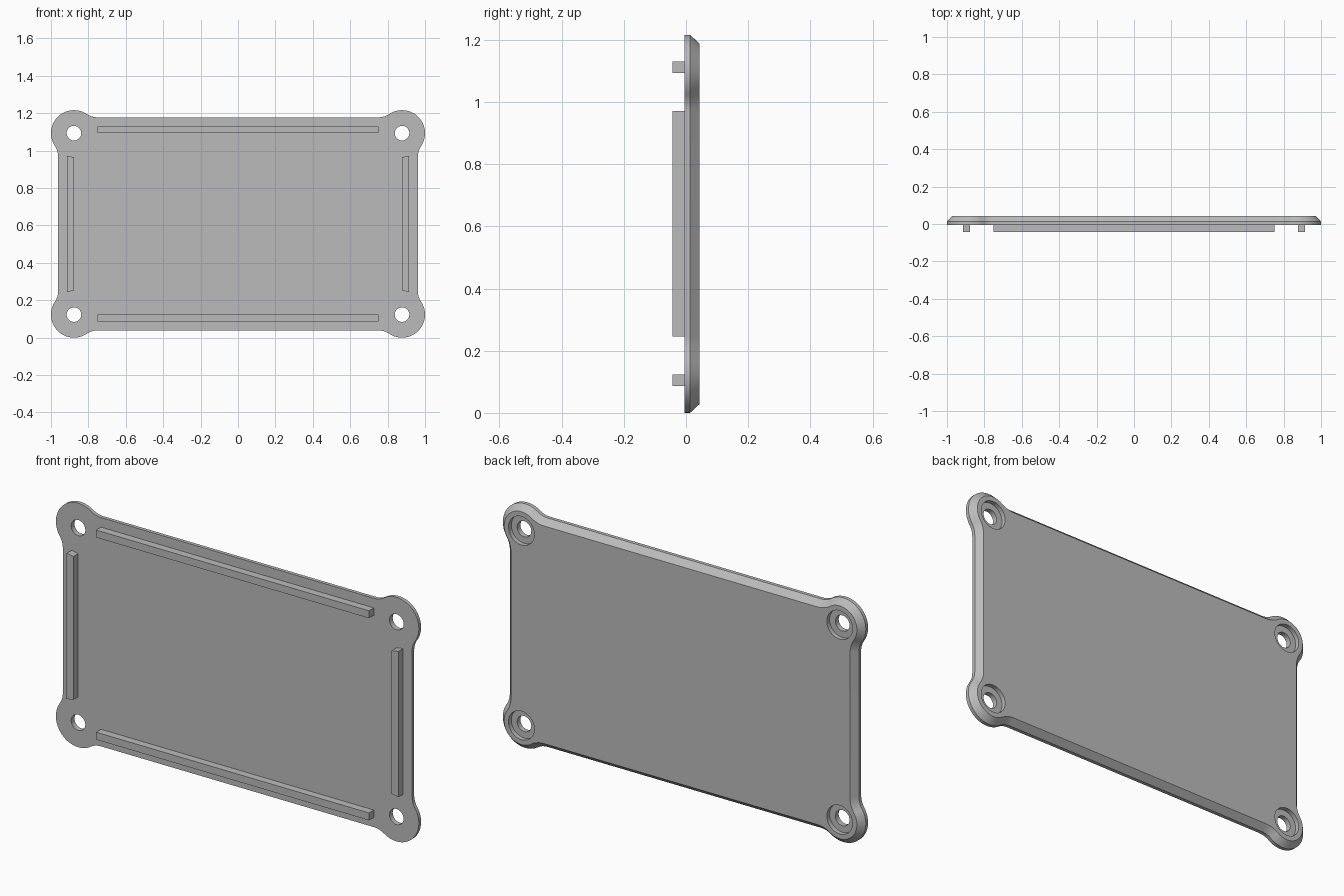
import bpy, bmesh
from math import pi, sin, cos, atan2, sqrt

cube = bpy.data.objects.get("Cube")
if cube:
    bpy.data.objects.remove(cube, do_unlink=True)

MID_Z = 0.608                       # height of the plate centre
FRONT, RIM, BACK = -0.005, 0.013, 0.043
CHAMFER = 0.028
CX, CZ, LOBE = 0.877, 0.485, 0.123  # corner lobe centre and radius
EDGE, FILLET = 0.085, 0.1           # straight edge beyond lobe centre, blend radius
HOLE, BORE, FLOOR = 0.039, 0.071, 0.021

grey = bpy.data.materials.new("light grey")
grey.use_nodes = True
colour = (0.5, 0.5, 0.5, 1)
grey.diffuse_color = colour
grey.node_tree.nodes["Principled BSDF"].inputs["Base Color"].default_value = colour


def arc(x, z, r, a0, a1, n):
    return [(x + r * cos(a0 + (a1 - a0) * i / n), z + r * sin(a0 + (a1 - a0) * i / n))
            for i in range(n + 1)]


def outline(inset):
    """Rounded plate outline with four blended corner lobes."""
    reach = EDGE + FILLET
    run = sqrt((LOBE + FILLET) ** 2 - reach ** 2)
    a = atan2(run, reach)
    corner = arc(CX + reach, CZ - run, FILLET + inset, pi, pi - a, 10)
    corner += arc(CX, CZ, LOBE - inset, -a, pi / 2 + a, 36)[1:]
    corner += arc(CX - run, CZ + reach, FILLET + inset, a - pi / 2, -pi / 2, 10)[1:]
    points = []
    for sx, sz in ((1, 1), (-1, 1), (-1, -1), (1, -1)):
        part = [(sx * x, sz * z) for x, z in corner]
        points += part if sx == sz else part[::-1]
    return points


def ring(bm, points, y):
    return [bm.verts.new((x, y, MID_Z + z)) for x, z in points]


def wall(bm, a, b):
    for i in range(len(a)):
        j = (i + 1) % len(a)
        bm.faces.new((a[i], a[j], b[j], b[i]))


def cap(bm, rings, direction):
    edges = [bm.edges.get((r[i - 1], r[i])) for r in rings for i in range(len(r))]
    bmesh.ops.triangle_fill(bm, use_beauty=True, edges=edges, normal=(0, direction, 0))


def finish(bm, name):
    bmesh.ops.recalc_face_normals(bm, faces=bm.faces)
    mesh = bpy.data.meshes.new(name)
    bm.to_mesh(mesh)
    bm.free()
    mesh.materials.append(grey)
    obj = bpy.data.objects.new(name, mesh)
    bpy.context.collection.objects.link(obj)
    return obj


# Plate with chamfered back rim and counterbored screw holes
bm = bmesh.new()
front = ring(bm, outline(0), FRONT)
rim = ring(bm, outline(0), RIM)
back = ring(bm, outline(CHAMFER), BACK)
wall(bm, front, rim)
wall(bm, rim, back)
front_rings, back_rings = [front], [back]
for sx in (-1, 1):
    for sz in (-1, 1):
        small = arc(sx * CX, sz * CZ, HOLE, 0, 2 * pi, 40)[:-1]
        large = arc(sx * CX, sz * CZ, BORE, 0, 2 * pi, 40)[:-1]
        loops = [ring(bm, small, FRONT), ring(bm, small, FLOOR),
                 ring(bm, large, FLOOR), ring(bm, large, BACK)]
        for a, b in zip(loops, loops[1:]):
            wall(bm, a, b)
        front_rings.append(loops[0])
        back_rings.append(loops[-1])
cap(bm, front_rings, -1)
cap(bm, back_rings, 1)
plate = finish(bm, "cover_plate")
bpy.ops.object.select_all(action='DESELECT')
plate.select_set(True)
bpy.context.view_layer.objects.active = plate
bpy.ops.object.shade_smooth_by_angle(angle=pi / 6)


# Locating rails on the front face
def rail(name, points):
    bm = bmesh.new()
    outer = ring(bm, points, -0.043)
    inner = ring(bm, points, FRONT + 0.002)
    wall(bm, outer, inner)
    bm.faces.new(outer)
    bm.faces.new(inner)
    finish(bm, name)


for s, side, end in ((1, "left", "top"), (-1, "right", "bottom")):
    rail(end + "_rail", [(-0.752, s * 0.485), (0.752, s * 0.485),
                         (0.752, s * 0.522), (-0.752, s * 0.522)])
    rail(side + "_rail", [(s * 0.877, -0.357), (s * 0.914, -0.363),
                          (s * 0.914, 0.363), (s * 0.877, 0.357)])
